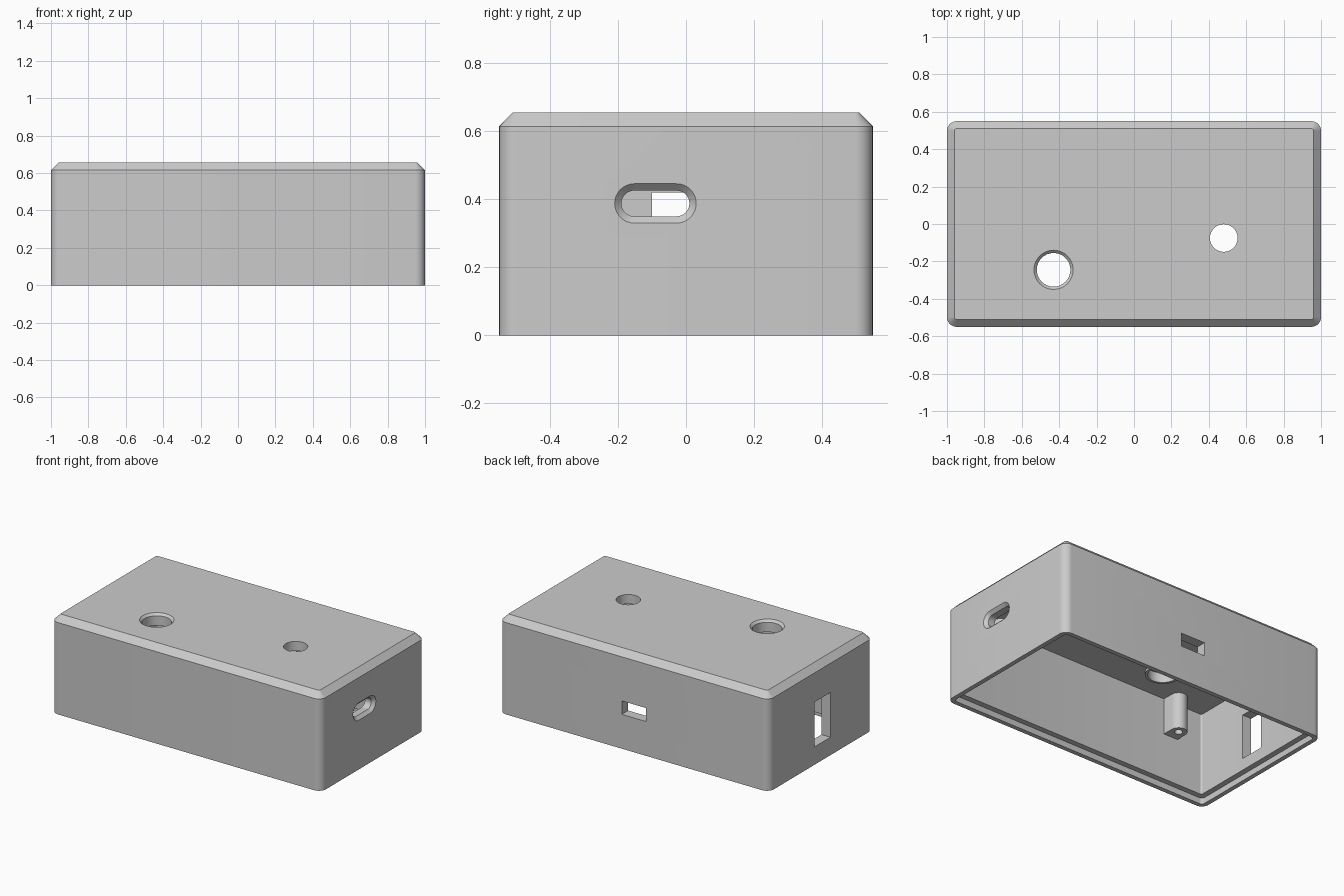
import bpy, bmesh, math
from mathutils import Vector

cube = bpy.data.objects.get("Cube")
if cube:
    bpy.data.objects.remove(cube)

grey = bpy.data.materials.new("light grey plastic")
grey.use_nodes = True
COLOUR = (0.6, 0.6, 0.6, 1)
grey.diffuse_color = COLOUR
grey.node_tree.nodes["Principled BSDF"].inputs["Base Color"].default_value = COLOUR


def rounded(hw, hh, r, steps=8):
    """Counter-clockwise rounded rectangle outline in 2D."""
    pts = []
    for k, (sx, sy) in enumerate([(1, 1), (-1, 1), (-1, -1), (1, -1)]):
        for i in range(steps + 1):
            a = (k + i / steps) * math.pi / 2
            pts.append((sx * (hw - r) + r * math.cos(a), sy * (hh - r) + r * math.sin(a)))
    return pts


def loft(name, sections, centre=(0, 0, 0), axis="z"):
    """Closed solid through sections of (half width, half height, radius, level)."""
    bm = bmesh.new()
    rings = []
    for hw, hh, r, level in sections:
        ring = []
        for u, v in rounded(hw, hh, r):
            p = Vector((u, v, level) if axis == "z" else (level, u, v))
            ring.append(bm.verts.new(p + Vector(centre)))
        rings.append(ring)
    for a, b in zip(rings, rings[1:]):
        for i in range(len(a)):
            j = (i + 1) % len(a)
            bm.faces.new((a[i], a[j], b[j], b[i]))
    bm.faces.new(rings[0][::-1])
    bm.faces.new(rings[-1])
    bmesh.ops.remove_doubles(bm, verts=bm.verts, dist=1e-5)
    bmesh.ops.recalc_face_normals(bm, faces=bm.faces)
    mesh = bpy.data.meshes.new(name)
    bm.to_mesh(mesh)
    bm.free()
    mesh.materials.append(grey)
    obj = bpy.data.objects.new(name, mesh)
    bpy.context.collection.objects.link(obj)
    return obj


def block(name, lo, hi):
    bm = bmesh.new()
    bmesh.ops.create_cube(bm, size=1)
    for v in bm.verts:
        v.co = [(l + h) / 2 + c * (h - l) for l, h, c in zip(lo, hi, v.co)]
    mesh = bpy.data.meshes.new(name)
    bm.to_mesh(mesh)
    bm.free()
    mesh.materials.append(grey)
    obj = bpy.data.objects.new(name, mesh)
    bpy.context.collection.objects.link(obj)
    return obj


def combine(target, tool, operation="DIFFERENCE"):
    mod = target.modifiers.new("cut", "BOOLEAN")
    mod.operation, mod.object, mod.solver = operation, tool, "EXACT"
    bpy.context.view_layer.objects.active = target
    bpy.ops.object.modifier_apply(modifier=mod.name)
    bpy.data.objects.remove(tool)


# Shell: cavity, lid rebate, outer wall and chamfered top in one loft
W, D, H, WALL, CEILING = 1.0, 0.55, 0.655, 0.067, 0.592
steps = [(WALL, CEILING), (WALL, 0.04), (0.03, 0.04), (0.03, 0),
         (0, 0), (0, 0.615), (0.04, H)]
case = loft("case_shell", [(W - s, D - s, max(0.052 - s, 0.012), z) for s, z in steps])

# Collar under the large hole
combine(case, loft("collar", [(0.107, 0.107, 0.107, z) for z in (0.575, 0.62)],
                   (-0.43, -0.245, 0)), "UNION")

# Large countersunk hole and small plain hole in the top
combine(case, loft("large_hole", [(r, r, r, z) for r, z in
                   ((0.09, 0.5), (0.09, 0.64), (0.115, 0.665))], (-0.43, -0.245, 0)))
combine(case, loft("small_hole", [(0.074, 0.074, 0.074, z) for z in (0.5, 0.7)],
                   (0.48, -0.075, 0)))

# Flared port slot on the right end
combine(case, loft("port_slot", [(0.1 + f, 0.038 + f, 0.038 + f, x) for f, x in
                   ((0, 0.9), (0, 0.98), (0.04, 1.02))], (0, -0.09, 0.388), "x"))

# Rectangular windows in the left end and the back
combine(case, block("end_window", (-1.1, -0.1, 0.12), (-0.9, 0.07, 0.42)))
combine(case, block("back_window", (-0.09, 0.45, 0.23), (0.09, 0.65, 0.32)))

# Board posts with screw holes, joined to the long walls
R, PX, PY, BASE = 0.053, 0.692, 0.41, 0.35
posts = []
for sx in (-1, 1):
    for sy in (-1, 1):
        x, y = sx * PX, sy * PY
        name = f"{'left' if sx > 0 else 'right'}_{'back' if sy > 0 else 'front'}_post"
        post = loft(name, [(R, R, R, z) for z in (BASE, 0.61)], (x, y, 0))
        ends = sorted((y, sy * 0.5))
        combine(post, block("web", (x - R, ends[0], BASE), (x + R, ends[1], 0.61)), "UNION")
        combine(post, loft("screw_hole", [(0.025, 0.025, 0.025, z) for z in (0.3, 0.52)],
                           (x, y, 0)))
        posts.append(post)

# Smooth round surfaces, keep hard edges
bpy.ops.object.select_all(action="DESELECT")
for obj in [case] + posts:
    obj.select_set(True)
bpy.context.view_layer.objects.active = case
bpy.ops.object.shade_smooth_by_angle(angle=math.radians(30))
